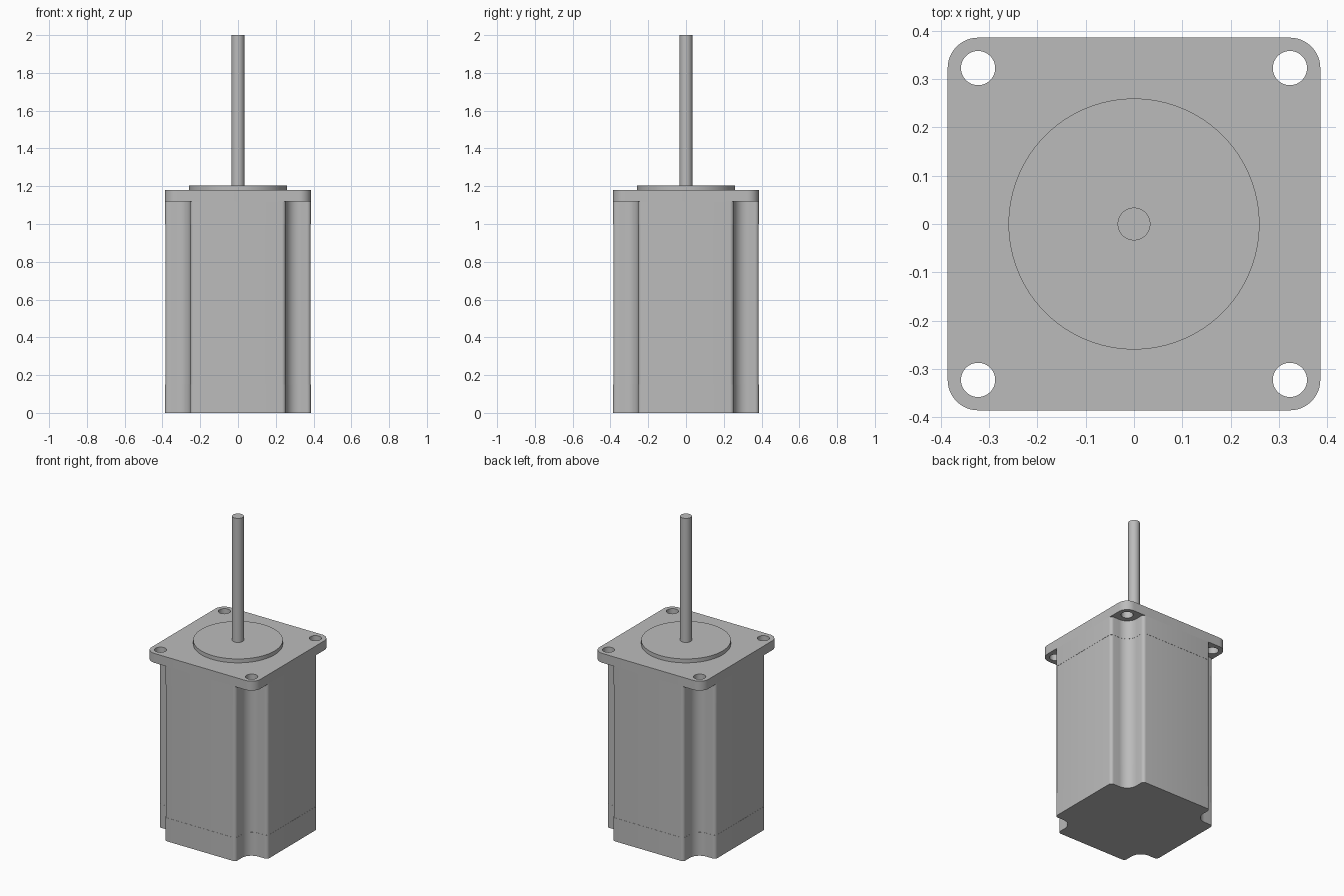
import bpy
import bmesh
from math import sin, cos, pi, radians
from mathutils import Matrix

cube = bpy.data.objects.get("Cube")
if cube:
    bpy.data.objects.remove(cube, do_unlink=True)

HALF = 0.386      # half width of the motor
HOLE = 0.323      # screw hole offset from the axis

metal = bpy.data.materials.new("grey metal")
metal.use_nodes = True
GREY = (0.5, 0.5, 0.5, 1)
metal.diffuse_color = GREY
metal.node_tree.nodes["Principled BSDF"].inputs["Base Color"].default_value = GREY


def arc(cx, cy, r, a0, a1, n=10):
    angles = [radians(a0 + (a1 - a0) * i / n) for i in range(n + 1)]
    return [(cx + r * cos(a), cy + r * sin(a)) for a in angles]


def four_corners(corner):
    """Repeat one corner outline around the axis."""
    points = []
    for k in range(4):
        turn = Matrix.Rotation(k * pi / 2, 2)
        for x, y in corner:
            points.append((turn[0][0] * x + turn[0][1] * y,
                           turn[1][0] * x + turn[1][1] * y))
    return points


def circle(r, cx=0, cy=0, n=64):
    return arc(cx, cy, r, 0, 360, n)[:-1]


def extrude(name, outlines, z0, z1):
    """Fill closed outlines (inner ones become holes) and extrude from z0 to z1."""
    curve = bpy.data.curves.new(name, "CURVE")
    curve.dimensions = "2D"
    curve.fill_mode = "BOTH"
    curve.extrude = (z1 - z0) / 2
    for outline in outlines:
        spline = curve.splines.new("POLY")
        spline.points.add(len(outline) - 1)
        for point, (x, y) in zip(spline.points, outline):
            point.co = (x, y, 0, 1)
        spline.use_cyclic_u = True
    obj = bpy.data.objects.new(name, curve)
    bpy.context.collection.objects.link(obj)
    obj.location.z = (z0 + z1) / 2
    bpy.ops.object.select_all(action="DESELECT")
    obj.select_set(True)
    bpy.context.view_layer.objects.active = obj
    bpy.ops.object.convert(target="MESH")
    obj = bpy.context.view_layer.objects.active
    bm = bmesh.new()
    bm.from_mesh(obj.data)
    bmesh.ops.remove_doubles(bm, verts=bm.verts, dist=1e-5)
    bmesh.ops.recalc_face_normals(bm, faces=bm.faces)
    bm.to_mesh(obj.data)
    bm.free()
    obj.data.materials.clear()
    obj.data.materials.append(metal)
    bpy.ops.object.shade_smooth_by_angle(angle=radians(30))
    return obj


def body_outline(inset=0.0):
    """Square section with a round screw channel in each corner."""
    h, r, f = HALF - inset, 0.07 + inset, 0.02
    w = HOLE - r
    return four_corners(arc(h - f, w - f, f, 0, 90, 6)
                        + arc(HOLE, HOLE, r, 270, 180, 12)
                        + arc(w - f, h - f, f, 0, 90, 6))


# Body: rear cap, slightly recessed middle, front cap
extrude("rear_cap", [body_outline()], 0, 0.15)
extrude("middle_body", [body_outline(0.001)], 0.15, 1.0)
extrude("front_cap", [body_outline()], 1.0, 1.12)

# Mounting flange with four screw holes
rounding = HALF - HOLE
holes = [circle(0.0355, sx * HOLE, sy * HOLE, 32) for sx in (-1, 1) for sy in (-1, 1)]
flange = four_corners(arc(HOLE, HOLE, rounding, 0, 90, 12))
extrude("mounting_flange", [flange] + holes, 1.12, 1.18)

# Centring boss and shaft
extrude("centring_boss", [circle(0.26, n=96)], 1.18, 1.205)
extrude("shaft", [circle(0.034, n=48)], 1.205, 2.0)
